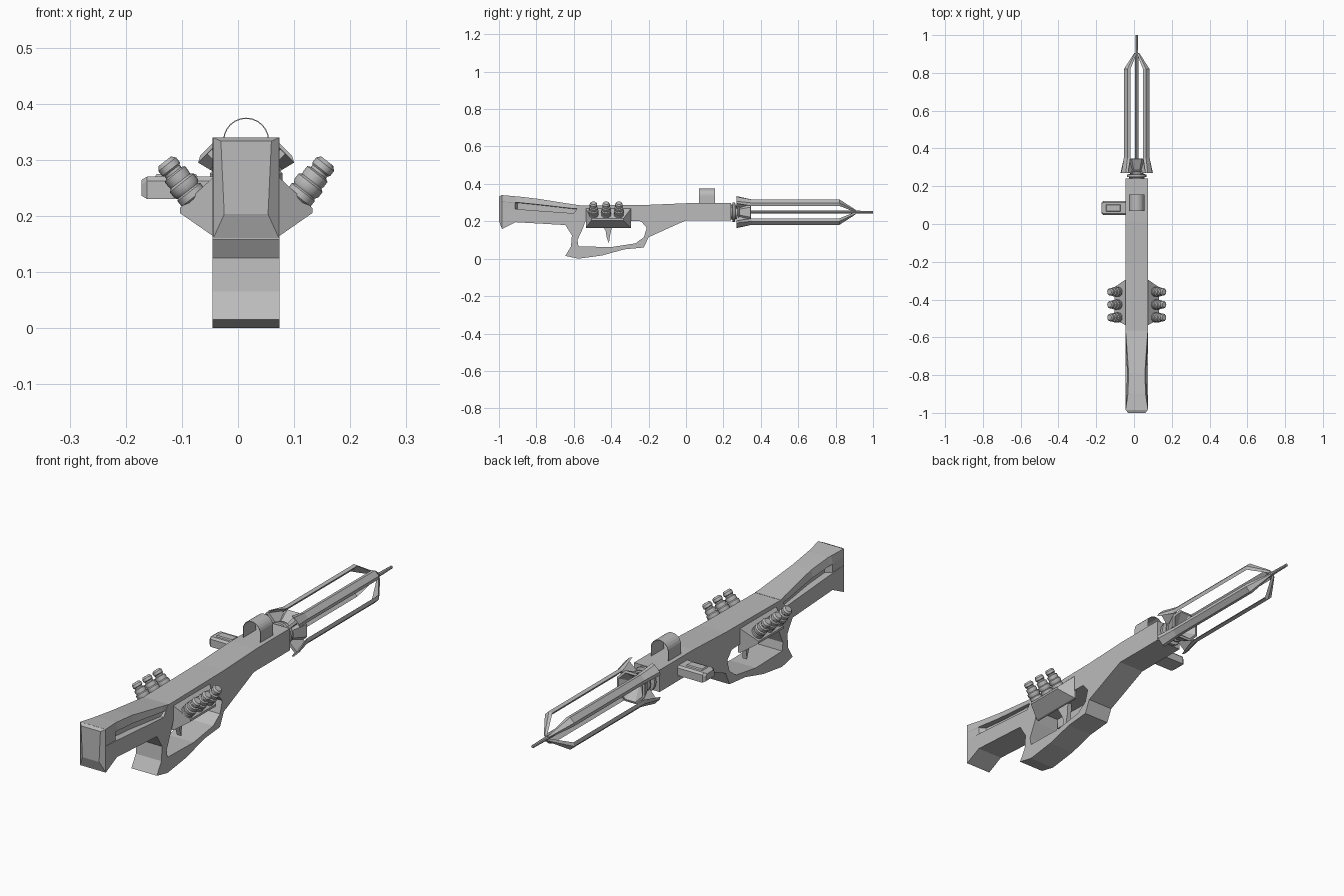
import bpy, bmesh, math
from mathutils import Vector, Matrix

if "Cube" in bpy.data.objects:
    bpy.data.objects.remove(bpy.data.objects["Cube"])

CX, AZ = 0.0145, 0.249      # centre plane of the body, height of the barrel axis
HW = 0.0595                 # half width of the body

grey = bpy.data.materials.new("plain_grey")
grey.diffuse_color = (0.5, 0.5, 0.5, 1)
grey.use_nodes = True
grey.node_tree.nodes["Principled BSDF"].inputs["Base Color"].default_value = grey.diffuse_color


def finish(bm, name, smooth=False):
    bmesh.ops.recalc_face_normals(bm, faces=bm.faces[:])
    me = bpy.data.meshes.new(name)
    bm.to_mesh(me)
    bm.free()
    me.materials.append(grey)
    ob = bpy.data.objects.new(name, me)
    bpy.context.collection.objects.link(ob)
    if smooth:
        bpy.ops.object.select_all(action='DESELECT')
        ob.select_set(True)
        bpy.context.view_layer.objects.active = ob
        bpy.ops.object.shade_smooth_by_angle(angle=math.radians(35))
    return ob


def plate(name, loops, hw):
    """Extrude side outlines (y, z), later loops being holes, across x."""
    bm = bmesh.new()
    edges = []
    for loop in loops:
        vs = [bm.verts.new((CX - hw, y, z)) for y, z in loop]
        edges += [bm.edges.new((vs[i - 1], vs[i])) for i in range(len(vs))]
    bmesh.ops.triangle_fill(bm, use_beauty=True, edges=edges)
    r = bmesh.ops.extrude_face_region(bm, geom=bm.faces[:])
    bmesh.ops.translate(bm, vec=(2 * hw, 0, 0),
                        verts=[v for v in r['geom'] if isinstance(v, bmesh.types.BMVert)])
    return finish(bm, name)


def loft(name, sections, cap=True, closed=False):
    """Skin equal-length rings of points."""
    bm = bmesh.new()
    rings = [[bm.verts.new(p) for p in s] for s in sections]
    n = len(rings[0])
    pairs = list(zip(rings, rings[1:])) + ([(rings[-1], rings[0])] if closed else [])
    for a, b in pairs:
        for i in range(n):
            bm.faces.new((a[i - 1], a[i], b[i], b[i - 1]))
    if cap and not closed:
        bm.faces.new(rings[0])
        bm.faces.new(rings[-1])
    return finish(bm, name)


def lathe(name, profile, origin, axis, seg=12, smooth=True, turn=0.0):
    """Revolve (radius, distance) pairs round an axis."""
    q = Vector((0, 0, 1)).rotation_difference(Vector(axis).normalized())
    rings = []
    for r, h in profile:
        rings.append([Vector(origin) + q @ Vector((r * math.cos(a), r * math.sin(a), h))
                      for a in [turn + 2 * math.pi * i / seg for i in range(seg)]])
    ob = loft(name, rings)
    if smooth:
        bpy.context.view_layer.objects.active = ob
        bpy.ops.object.select_all(action='DESELECT')
        ob.select_set(True)
        bpy.ops.object.shade_smooth_by_angle(angle=math.radians(35))
    return ob


# main body with grip, guard opening and lower stock
outline = [(-0.985, 0.158), (-0.91, 0.195), (-0.645, 0.18), (-0.61, 0.125), (-0.615, 0.065),
           (-0.645, 0.015), (-0.575, 0.0), (-0.45, 0.017), (-0.33, 0.05), (-0.225, 0.06),
           (-0.2, 0.115), (0.0, 0.205), (0.24, 0.205), (0.24, 0.297), (0.015, 0.297),
           (-0.2, 0.288), (-0.57, 0.284), (-0.6, 0.243), (-0.905, 0.265), (-0.985, 0.27)]
opening = [(-0.535, 0.208), (-0.55, 0.165), (-0.58, 0.1), (-0.575, 0.066), (-0.4, 0.062),
           (-0.27, 0.082), (-0.225, 0.115), (-0.21, 0.165), (-0.24, 0.2), (-0.33, 0.203)]
plate("body", [outline, opening], HW)

# pinched upper stock, overhanging a long side recess
stock = []
for y, zb, zt, wb, wt in [(-0.565, 0.243, 0.285, HW, HW), (-0.6, 0.242, 0.29, 0.045, 0.056),
                          (-0.79, 0.255, 0.32, 0.03, 0.043), (-0.9, 0.264, 0.333, 0.03, 0.047),
                          (-0.915, 0.264, 0.334, 0.055, 0.049), (-0.985, 0.268, 0.34, HW, HW)]:
    zm = zb + (zt - zb) * 0.5
    wm = max(wb, min(HW, wt + 0.008))
    stock.append([(CX - wb, y, zb), (CX + wb, y, zb), (CX + wb, y, zm), (CX + wm, y, zm + 0.002),
                  (CX + wt, y, zt), (CX - wt, y, zt), (CX - wm, y, zm + 0.002), (CX - wb, y, zm)])
loft("upper_stock", stock)

# butt pad with sloping borders
loft("butt_pad", [[(CX - w, y, b), (CX + w, y, b), (CX + u, y, t), (CX - u, y, t)]
                  for y, w, u, b, t in [(-0.984, HW, HW, 0.158, 0.34),
                                        (-1.0, 0.039, 0.045, 0.203, 0.333)]])

# trigger
plate("trigger", [[(-0.47, 0.215), (-0.395, 0.215), (-0.4, 0.15), (-0.408, 0.115),
                   (-0.412, 0.08), (-0.424, 0.115), (-0.43, 0.15), (-0.445, 0.175)]], 0.01)

# side brackets, each with three canisters
canister = [(0.019, 0), (0.02, 0.02), (0.026, 0.025), (0.026, 0.037), (0.023, 0.04),
            (0.027, 0.046), (0.027, 0.058), (0.022, 0.062), (0.023, 0.068), (0.023, 0.078),
            (0.017, 0.081), (0.017, 0.086), (0.02, 0.089), (0.02, 0.1), (0.014, 0.107)]
for s, side in ((1, "right"), (-1, "left")):
    def ring(x, y0, y1, z0, z1):
        return [(CX + s * x, y0, z0), (CX + s * x, y1, z0),
                (CX + s * x, y1, z1), (CX + s * x, y0, z1)]
    loft("bracket_" + side, [ring(0.05, -0.535, -0.295, 0.165, 0.272),
                             ring(0.0605, -0.535, -0.295, 0.165, 0.267),
                             ring(0.118, -0.505, -0.335, 0.205, 0.214)])
    for i in range(3):
        lathe("canister_%s_%d" % (side, i + 1), canister,
              (CX + s * 0.079, -0.495 + 0.068 * i, 0.213), (s * 0.616, 0, 0.788))

# hollow arched sight
def arch(y, r):
    pts = [(CX - r, 0.295)] + [(CX - r * math.cos(math.pi * i / 12),
                                0.334 + r * math.sin(math.pi * i / 12))
                               for i in range(13)] + [(CX + r, 0.295)]
    return [(x, y, z) for x, z in pts]


outer = [arch(y, 0.041) for y in (0.07, 0.155)]
inner = [arch(y, 0.039) for y in (0.155, 0.07)]
loft("arched_sight", outer + inner, closed=True)

# side box with raised frame on top and front
loft("side_box", [[(x, 0.085 - d, 0.25 - h), (x, 0.085 + d, 0.25 - h), (x, 0.085 + d, 0.25 + h - 0.008),
                   (x, 0.085 + d - 0.008, 0.25 + h), (x, 0.085 - d + 0.008, 0.25 + h),
                   (x, 0.085 - d, 0.25 + h - 0.008)]
                  for x, d, h in [(-0.172, 0.028, 0.014), (-0.162, 0.037, 0.02), (-0.04, 0.037, 0.02)]])
loft("box_top_panel", [[(-0.145 - e, 0.068 - e, z), (-0.075 + e, 0.068 - e, z),
                        (-0.075 + e, 0.1 + e, z), (-0.145 - e, 0.1 + e, z)]
                       for e, z in ((0.004, 0.268), (0, 0.275))])

# barrel neck, flared cup and central rod
AX = (0, 1, 0)
lathe("barrel_neck", [(0.04, 0.23), (0.04, 0.247), (0.052, 0.25), (0.052, 0.262), (0.036, 0.265),
                      (0.036, 0.275), (0.046, 0.278), (0.046, 0.284), (0.03, 0.29)], (CX, 0, AZ), AX, 16)
lathe("flared_cup", [(0.034, 0.27), (0.07, 0.345), (0.06, 0.348), (0.012, 0.3)],
      (CX, 0, AZ), AX, 8, False, math.pi / 8)
lathe("centre_rod", [(0.008, 0.28), (0.008, 0.9), (0.006, 1.0)], (CX, 0, AZ), AX, 8)

# four flat prongs on the diagonals, closing on the rod
for k in range(4):
    m = Matrix.Translation((CX, 0, AZ)) @ Matrix.Rotation(math.pi / 4 + k * math.pi / 2, 4, 'Y')
    secs = []
    for y, r, w, t in [(0.27, 0.096, 0.028, 0.003), (0.35, 0.076, 0.022, 0.007),
                       (0.82, 0.076, 0.022, 0.007), (0.895, 0.018, 0.007, 0.006),
                       (0.905, 0.010, 0.005, 0.005)]:
        secs.append([m @ Vector(p) for p in ((-w, y, r - t), (w, y, r - t),
                                             (w * 0.6, y, r + t), (-w * 0.6, y, r + t))])
    loft("prong_%d" % (k + 1), secs)
    # web joining the prong to the neck
    loft("prong_web_%d" % (k + 1), [[m @ Vector(p) for p in ((x, 0.268, 0.03), (x, 0.272, 0.093),
                                                            (x, 0.345, 0.073), (x, 0.33, 0.05))]
                                    for x in (-0.006, 0.006)])
